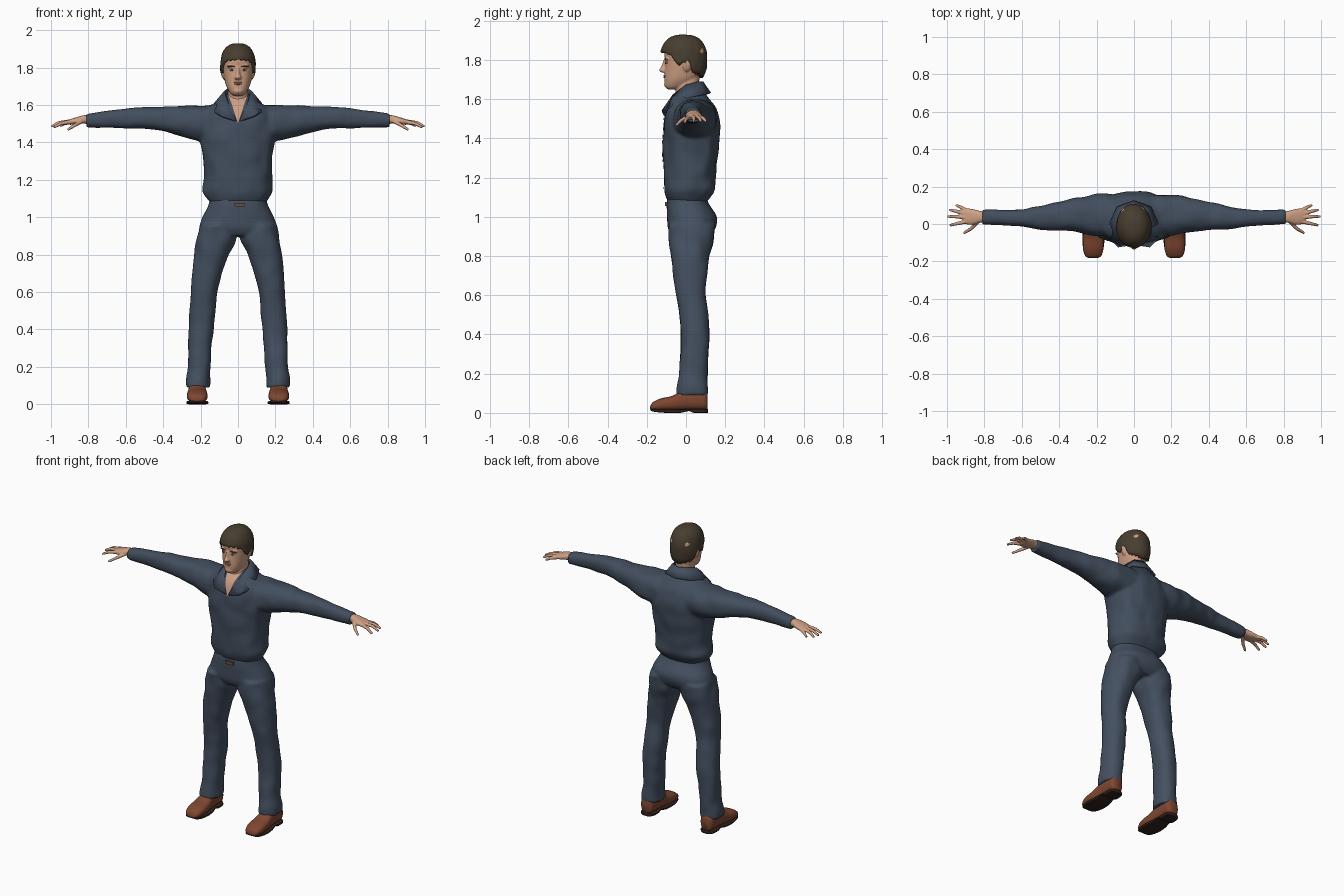
import bpy, bmesh, math
from mathutils import Vector, Matrix, noise

cube = bpy.data.objects.get("Cube")
if cube:
    bpy.data.objects.remove(cube, do_unlink=True)


def material(name, r, g, b):
    m = bpy.data.materials.new(name)
    m.use_nodes = True
    m.diffuse_color = (r, g, b, 1)
    m.node_tree.nodes["Principled BSDF"].inputs["Base Color"].default_value = (r, g, b, 1)
    return m


skin = material("skin", .62, .35, .23)
hair_brown = material("hair brown", .065, .048, .03)
shirt_blue = material("shirt blue", .054, .075, .11)
trouser_blue = material("trouser blue", .058, .08, .118)
leather = material("shoe leather", .21, .062, .03)
sole_dark = material("sole dark", .03, .016, .012)
eye_white = material("eye white", .6, .55, .5)
lip_pink = material("lip", .46, .21, .15)
brass = material("buckle bronze", .14, .08, .035)


def finish(bm, name, mat, voxel=0, smooth=2):
    bmesh.ops.recalc_face_normals(bm, faces=bm.faces)
    for f in bm.faces:
        f.smooth = True
    me = bpy.data.meshes.new(name)
    bm.to_mesh(me)
    bm.free()
    me.materials.append(mat)
    ob = bpy.data.objects.new(name, me)
    bpy.context.collection.objects.link(ob)
    if voxel:
        r = ob.modifiers.new("blend", 'REMESH')
        r.mode, r.voxel_size, r.use_smooth_shade = 'VOXEL', voxel, True
        s = ob.modifiers.new("soften", 'SMOOTH')
        s.factor, s.iterations = .5, smooth
    return ob


def spline(rows, sub):
    # smooth interpolation between cross-section stations
    out = []
    for i in range(len(rows) - 1):
        a, b = rows[max(i - 1, 0)], rows[i]
        c, d = rows[i + 1], rows[min(i + 2, len(rows) - 1)]
        for k in range(sub):
            t = k / sub
            out.append([q + .5 * t * (r - p + t * (2*p - 5*q + 4*r - s + t * (3*(q - r) + s - p)))
                        for p, q, r, s in zip(a, b, c, d)])
    return out + [rows[-1]]


def loft(bm, rows, axis='z', side=1, power=2.3, folds=0, n=40, sub=4):
    # each station: position on axis, then low/high limits of the other two axes
    rings = []
    for t, u0, u1, v0, v1 in spline(rows, sub):
        ring = []
        for k in range(n):
            c, s = math.cos(k * math.tau / n), math.sin(k * math.tau / n)
            u = math.copysign(abs(c) ** (2 / power), c) * (u1 - u0) / 2
            v = math.copysign(abs(s) ** (2 / power), s) * (v1 - v0) / 2
            mu, mv = (u0 + u1) / 2, (v0 + v1) / 2
            order = {'z': (0, 1, 2), 'x': (2, 0, 1), 'y': (0, 2, 1)}[axis]
            p = [(mu + u, mv + v, t)[i] for i in order]
            f = 1 + folds * noise.noise(Vector((p[0] * 14 * side, p[1] * 14, p[2] * 11)))
            p = [(mu + u * f, mv + v * f, t)[i] for i in order]
            ring.append(bm.verts.new((p[0] * side, p[1], p[2])))
        rings.append(ring)
    for a, b in zip(rings, rings[1:]):
        for k in range(n):
            bm.faces.new((a[k], a[(k + 1) % n], b[(k + 1) % n], b[k]))
    bm.faces.new(rings[0])
    bm.faces.new(rings[-1])


def blob(bm, loc, size, rot=0):
    m = Matrix.Translation(loc) @ Matrix.Rotation(rot, 4, 'Y') @ Matrix.Diagonal((*size, 1))
    bmesh.ops.create_uvsphere(bm, u_segments=20, v_segments=12, radius=1, matrix=m)


def limb(bm, pts, radii):
    # rounded tapering chain
    for p, r in zip(pts, radii):
        blob(bm, p, (r, r, r))
    for p, q, r, s in zip(pts, pts[1:], radii, radii[1:]):
        d = Vector(q) - Vector(p)
        m = Matrix.Translation((Vector(p) + Vector(q)) / 2) @ d.to_track_quat('Z', 'Y').to_matrix().to_4x4()
        bmesh.ops.create_cone(bm, cap_ends=True, segments=16, radius1=r, radius2=s, depth=d.length, matrix=m)


# shirt: torso and both sleeves blended
bm = bmesh.new()
torso = [(1.075, .145, -.085, .105), (1.1, .165, -.1, .125), (1.14, .186, -.112, .15),
         (1.2, .18, -.112, .15), (1.3, .184, -.114, .16), (1.4, .2, -.116, .173),
         (1.48, .215, -.112, .173), (1.55, .2, -.1, .155), (1.595, .15, -.08, .125),
         (1.63, .085, -.05, .1), (1.66, .06, -.03, .08)]
loft(bm, [(z, -w, w, f, b) for z, w, f, b in torso], folds=.06)
sleeve = [(.1, -.07, .16, 1.4, 1.6), (.2, -.065, .158, 1.405, 1.598), (.3, -.042, .14, 1.43, 1.597),
          (.4, -.036, .12, 1.457, 1.592), (.5, -.03, .098, 1.474, 1.59), (.6, -.014, .078, 1.475, 1.583),
          (.7, -.006, .076, 1.478, 1.57), (.78, -.003, .077, 1.479, 1.558), (.81, -.003, .077, 1.479, 1.555)]
for side in (1, -1):
    loft(bm, sleeve, 'x', side, folds=.09)
shirt = finish(bm, "shirt", shirt_blue, .009, 3)

# trousers: hips and both legs blended
bm = bmesh.new()
hips = [(1.12, .15, -.09, .1), (1.07, .157, -.097, .115), (1, .19, -.097, .157),
        (.94, .208, -.092, .15), (.9, .19, -.07, .12)]
loft(bm, [(z, -w, w, f, b) for z, w, f, b in hips], folds=.02)
leg = [(.96, .005, .205, -.09, .15), (.88, .01, .222, -.086, .14), (.8, .05, .233, -.076, .12),
       (.7, .085, .245, -.065, .105), (.6, .112, .252, -.05, .1), (.5, .12, .259, -.034, .112),
       (.4, .13, .264, -.025, .12), (.3, .14, .266, -.03, .115), (.2, .148, .267, -.035, .11),
       (.14, .15, .276, -.045, .11), (.09, .15, .278, -.05, .11)]
for side in (1, -1):
    loft(bm, leg, 'z', side, folds=.08)
finish(bm, "trousers", trouser_blue, .009, 3)

# belt buckle
bm = bmesh.new()
bmesh.ops.create_cube(bm, size=1, matrix=Matrix.Translation((.01, -.1, 1.066)) @ Matrix.Diagonal((.055, .016, .02, 1)))
buckle = finish(bm, "belt_buckle", brass)
for f in buckle.data.polygons:
    f.use_smooth = False


# strips laid onto the shirt front
def shirt_strip(name, mat, z0, z1, w0, w1, lift):
    bm = bmesh.new()
    bmesh.ops.create_grid(bm, x_segments=10, y_segments=30, size=1)
    for v in bm.verts:
        t = (v.co.y + 1) / 2
        v.co = (v.co.x * (w0 + (w1 - w0) * t), -.3, z0 + (z1 - z0) * t)
    ob = finish(bm, name, mat)
    w = ob.modifiers.new("lay", 'SHRINKWRAP')
    w.target, w.wrap_method, w.offset = shirt, 'PROJECT', lift
    w.wrap_mode = 'ABOVE_SURFACE'
    w.use_project_y = True


shirt_strip("open_neck_skin", skin, 1.505, 1.652, .001, .05, .004)
shirt_strip("shirt_placket", shirt_blue, 1.13, 1.505, .018, .018, .003)

# folded collar
half = [((.008, -.108, 1.513), (.085, -.12, 1.538)), ((.054, -.064, 1.62), (.125, -.078, 1.56)),
        ((.07, 0, 1.67), (.125, .01, 1.605)), ((.05, .062, 1.687), (.088, .09, 1.625)),
        ((0, .083, 1.688), (0, .122, 1.63))]
pairs = half + [tuple((-x, y, z) for x, y, z in p) for p in reversed(half[:-1])]
bm = bmesh.new()
cols = [[bm.verts.new(p) for p in pair] for pair in pairs]
for (a, b), (c, d) in zip(cols, cols[1:]):
    bm.faces.new((a, b, d, c))
collar = finish(bm, "collar", shirt_blue)
solid = collar.modifiers.new("cloth", 'SOLIDIFY')
solid.thickness, solid.offset = .012, 0

# head, neck, nose and ears
bm = bmesh.new()
skull = [(1.65, .022, -.092, -.05), (1.662, .04, -.104, -.01), (1.69, .058, -.109, .04),
         (1.72, .069, -.109, .07), (1.76, .077, -.107, .085), (1.8, .083, -.107, .095),
         (1.85, .085, -.11, .1), (1.9, .062, -.08, .07)]
loft(bm, [(z, -w, w, f, b) for z, w, f, b in skull])
loft(bm, [(1.52, -.055, .055, -.06, .06), (1.62, -.055, .055, -.055, .062), (1.72, -.054, .054, -.045, .07)])
loft(bm, [(1.8, -.009, .009, -.115, -.08), (1.765, -.012, .012, -.127, -.08),
          (1.748, -.019, .019, -.138, -.08), (1.736, -.016, .016, -.124, -.08)])
blob(bm, (0, -.098, 1.675), (.026, .014, .016))
for side in (1, -1):
    blob(bm, (side * .083, .004, 1.772), (.01, .02, .032), side * .2)
    blob(bm, (side * .034, -.097, 1.806), (.027, .012, .008))
finish(bm, "head", skin, .005, 3)

# facial details
for side, label in ((1, "left"), (-1, "right")):
    for part, mat, loc, size in (
            ("eye", eye_white, (.033, -.096, 1.786), (.014, .009, .0055)),
            ("iris", hair_brown, (.032, -.103, 1.786), (.0055, .004, .0055)),
            ("eyebrow", hair_brown, (.035, -.103, 1.806), (.022, .008, .0045))):
        bm = bmesh.new()
        blob(bm, (side * loc[0], loc[1], loc[2]), size, side * -.06)
        finish(bm, label + "_" + part, mat)
bm = bmesh.new()
blob(bm, (0, -.107, 1.72), (.024, .008, .004))
blob(bm, (0, -.107, 1.712), (.02, .008, .005))
finish(bm, "lips", lip_pink)

# hair cap with fringe, sideburns and nape
bm = bmesh.new()
n, levels, rings = 64, 14, []


def hairline(a):
    # height of the lower edge by angle away from the face
    stops = [(0, 1.842), (40, 1.838), (62, 1.815), (75, 1.772), (88, 1.785), (105, 1.79), (118, 1.735), (180, 1.712)]
    for (p, z0), (q, z1) in zip(stops, stops[1:]):
        if a <= q:
            return z0 + (z1 - z0) * (a - p) / (q - p)
    return stops[-1][1]


for lev in range(-1, levels):
    ring = []
    for k in range(n):
        a = k * math.tau / n
        away = abs((math.degrees(a) + 180) % 360 - 180)
        low = hairline(away) + .004 * math.sin(k * 2.1)
        z = low + (1.93 - low) * math.sin(max(lev, 0) / levels * math.pi / 2)
        r = max(0, 1 - abs((z - 1.8) / .13) ** 2.5) ** .4 * (.75 if lev < 0 else 1)
        r *= 1 + .03 * noise.noise(Vector((math.sin(a) * 4, math.cos(a) * 4, z * 22)))
        ring.append(bm.verts.new((.095 * r * math.sin(a), -.012 - .12 * r * math.cos(a), z)))
    rings.append(ring)
for a, b in zip(rings, rings[1:]):
    for k in range(n):
        bm.faces.new((a[k], a[(k + 1) % n], b[(k + 1) % n], b[k]))
bm.faces.new(rings[-1])
bm.faces.new(rings[0])
finish(bm, "hair", hair_brown)

# hands and shoes
palm = [(.785, .012, .064, 1.495, 1.543), (.825, .006, .07, 1.5, 1.545), (.865, -.004, .08, 1.496, 1.534),
        (.9, 0, .084, 1.494, 1.523), (.912, .01, .076, 1.498, 1.517)]
fingers = [[(.895, .072, 1.507), (.925, .089, 1.502), (.948, .1, 1.489)],
           [(.9, .055, 1.51), (.95, .068, 1.505), (.983, .075, 1.488)],
           [(.905, .036, 1.511), (.957, .04, 1.505), (.993, .04, 1.487)],
           [(.9, .013, 1.509), (.946, .002, 1.501), (.98, -.006, 1.483)],
           [(.835, .012, 1.513), (.873, -.026, 1.491), (.907, -.047, 1.47)]]
shoe = [(-.183, .2, .235, .018, .03), (-.172, .176, .26, .012, .052), (-.13, .163, .273, .01, .073),
        (-.07, .164, .272, .01, .087), (-.02, .17, .266, .012, .112), (.05, .172, .264, .014, .125),
        (.095, .175, .26, .014, .12), (.11, .19, .245, .02, .1)]
sole = [(-.182, .195, .24, .014, .024), (-.165, .172, .263, .006, .02), (-.1, .159, .276, 0, .018),
        (-.03, .163, .272, 0, .018), (.015, .172, .264, .009, .02), (.04, .17, .267, 0, .02),
        (.09, .172, .264, 0, .02), (.112, .19, .245, 0, .02)]
for side, label in ((1, "left"), (-1, "right")):
    bm = bmesh.new()
    loft(bm, palm, 'x', side)
    for f in fingers:
        limb(bm, [(side * x, y, z) for x, y, z in f], (.0115, .0095, .007))
    finish(bm, label + "_hand", skin, .004, 2)
    bm = bmesh.new()
    loft(bm, shoe, 'y', side, power=2.5)
    finish(bm, label + "_shoe", leather)
    bm = bmesh.new()
    loft(bm, sole, 'y', side, power=5)
    finish(bm, label + "_sole", sole_dark)
